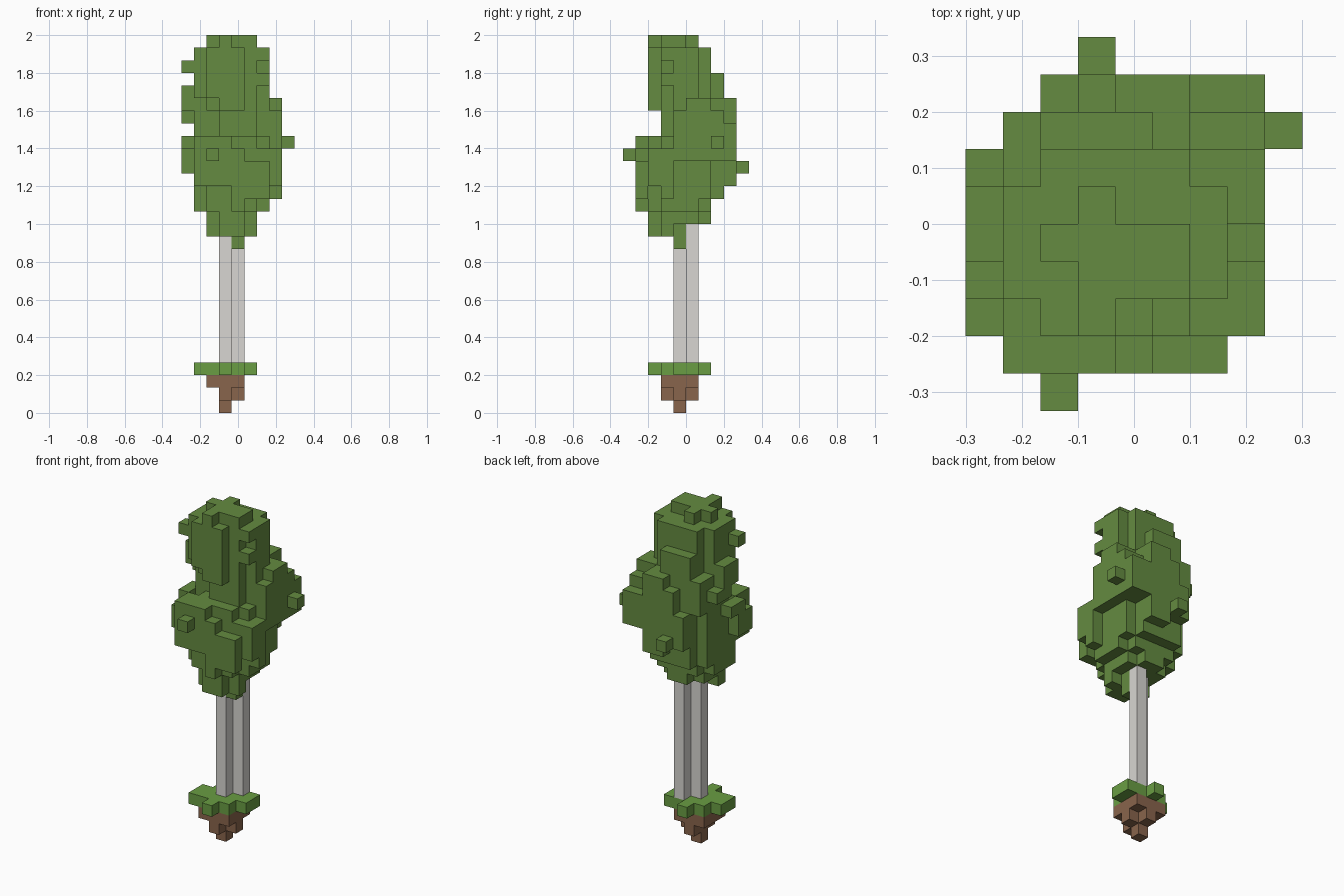
import bpy
import bmesh
from mathutils import Vector
from itertools import product

UNIT = 2 / 30
ORIGIN = Vector((-0.3, -1 / 3, 0))

cube = bpy.data.objects.get("Cube")
if cube:
    bpy.data.objects.remove(cube)


def material(name, color):
    mat = bpy.data.materials.new(name)
    mat.use_nodes = True
    mat.diffuse_color = (*color, 1)
    mat.node_tree.nodes["Principled BSDF"].inputs["Base Color"].default_value = (*color, 1)
    return mat


def box(x0, x1, y0, y1, z0, z1):
    """Block of cells, both ends included."""
    return set(product(range(x0, x1 + 1), range(y0, y1 + 1), range(z0, z1 + 1)))


def rounded_layer(x0, x1, y0, y1, z):
    """Cells of one layer whose centres lie in an elliptical outline."""
    cx, cy = (x0 + x1) / 2, (y0 + y1) / 2
    rx, ry = (x1 - x0 + 1) / 2, (y1 - y0 + 1) / 2
    return {(x, y, z) for x, y, z in box(x0, x1, y0, y1, z, z)
            if ((x - cx) / rx) ** 2 + ((y - cy) / ry) ** 2 <= 1}


def build(name, cells, mat):
    """Skin a set of cells with its exposed square faces."""
    bm = bmesh.new()
    for cell in cells:
        for axis, side in product(range(3), (-1, 1)):
            step = [0, 0, 0]
            step[axis] = side
            if tuple(c + s for c, s in zip(cell, step)) in cells:
                continue
            normal = Vector(step)
            u = Vector([float(i == (axis + 1) % 3) for i in range(3)])
            v = normal.cross(u)
            centre = Vector(cell) + Vector((0.5, 0.5, 0.5)) + normal / 2
            corners = [centre + (u * a + v * b) / 2
                       for a, b in ((-1, -1), (1, -1), (1, 1), (-1, 1))]
            bm.faces.new([bm.verts.new(ORIGIN + c * UNIT) for c in corners])
    bmesh.ops.remove_doubles(bm, verts=bm.verts, dist=UNIT / 100)
    mesh = bpy.data.meshes.new(name)
    bm.to_mesh(mesh)
    bm.free()
    mesh.materials.append(mat)
    obj = bpy.data.objects.new(name, mesh)
    bpy.context.collection.objects.link(obj)


leaf = material("leaf green", (0.129, 0.258, 0.052))
grass = material("grass green", (0.142, 0.337, 0.056))
bark = material("pale bark", (0.69, 0.675, 0.645))
soil = material("soil brown", (0.25, 0.128, 0.072))

# Soil clump tapering to a point
build("soil_clump", box(3, 3, 4, 4, 0, 0) | box(3, 3, 3, 5, 1, 1)
      | box(4, 4, 4, 4, 1, 1) | box(2, 4, 3, 5, 2, 2), soil)

# Ragged grass disc
build("grass_patch", box(3, 3, 2, 6, 3, 3) | box(1, 4, 3, 4, 3, 3)
      | box(2, 5, 4, 5, 3, 3), grass)

# Two trunk columns touching at a corner
for name, x, y in (("trunk_front", 3, 4), ("trunk_back", 4, 5)):
    build(name, box(x, x, y, y, 4, 15), bark)

# Crown body as stacked rounded layers, from the bottom up
outlines = [(2, 5, 2, 4), (2, 5, 2, 6), (1, 6, 2, 6), (1, 6, 2, 7), (1, 6, 2, 7),
            (1, 6, 2, 7), (1, 6, 2, 8), (1, 7, 2, 8), (1, 7, 3, 8), (1, 7, 3, 8),
            (1, 6, 3, 7), (1, 6, 3, 6), (1, 6, 3, 6), (1, 6, 3, 6), (1, 6, 3, 6)]
crown = set()
for z, outline in enumerate(outlines, 14):
    crown |= rounded_layer(*outline, z)

# Front clump, its top stepping down to the side
crown |= box(1, 3, 1, 2, 18, 21) | box(4, 4, 1, 1, 16, 20)
crown |= box(5, 6, 1, 1, 17, 19) | box(5, 7, 2, 2, 18, 20)

# Left clumps
crown |= box(7, 7, 3, 3, 17, 20) | box(7, 7, 4, 4, 20, 21)
crown |= box(7, 7, 5, 6, 20, 24)

# Back clumps
crown |= box(4, 5, 8, 8, 18, 24) | box(2, 3, 8, 8, 19, 21)
crown |= box(6, 7, 7, 8, 20, 22) | box(2, 4, 7, 7, 25, 26)

# Right clumps
crown |= box(0, 0, 2, 3, 19, 20) | box(0, 0, 3, 4, 21, 21)
crown |= box(0, 0, 5, 6, 23, 23) | box(0, 0, 4, 5, 24, 25)
crown |= box(1, 1, 6, 7, 22, 24) | box(1, 1, 3, 4, 25, 28)

# Upper front clump
crown |= box(2, 4, 2, 2, 25, 28) | box(3, 4, 2, 2, 24, 24)

# Cross-shaped tip
crown |= box(3, 3, 2, 5, 29, 29) | box(4, 5, 3, 4, 29, 29) | {(2, 4, 29)}

# Single twigs poking out
crown |= {(4, 4, 13), (8, 7, 21), (3, 9, 19), (2, 0, 20), (0, 3, 27),
          (6, 3, 26), (6, 3, 28)}
build("leaf_crown", crown, leaf)
